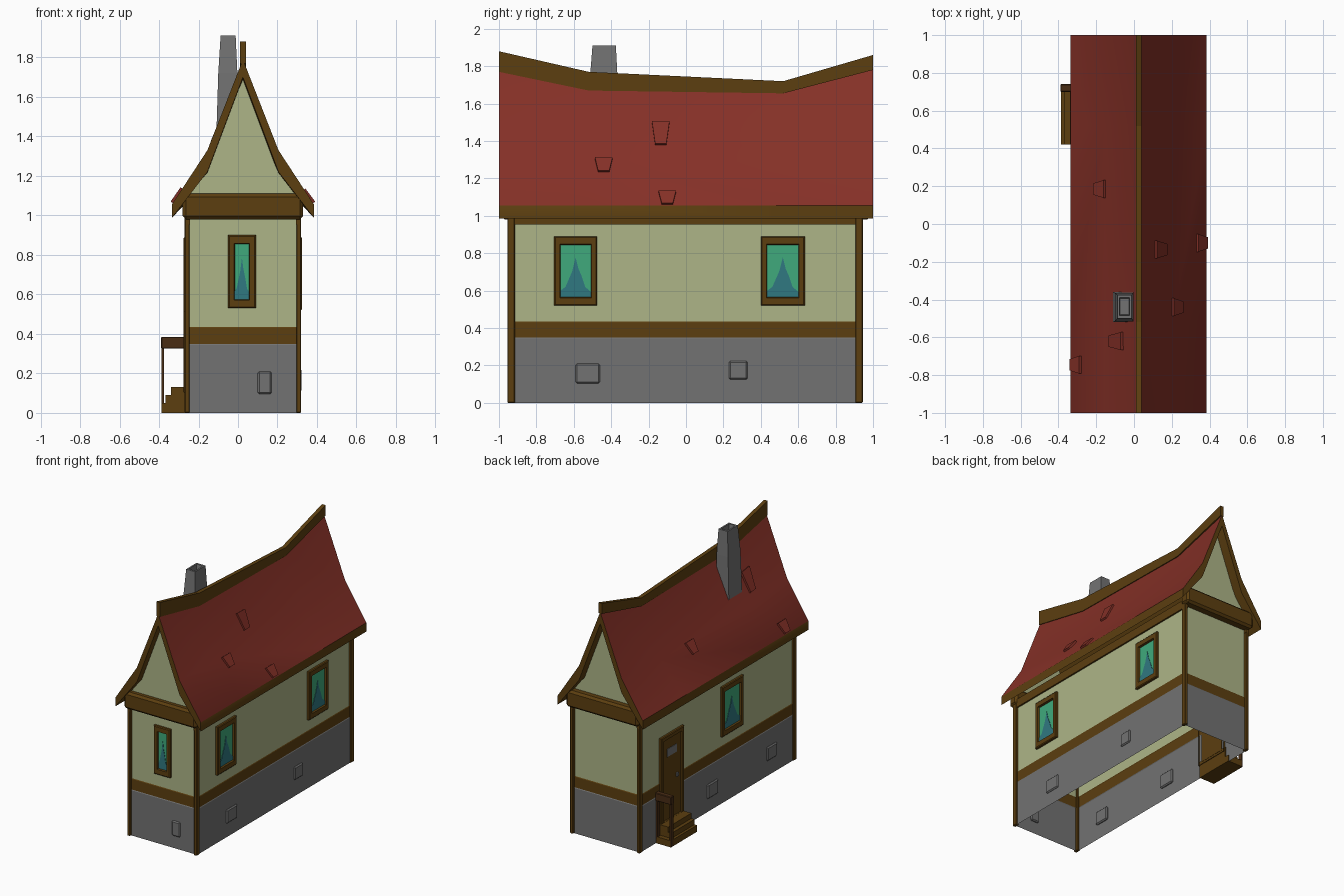
import bpy, bmesh, math

if "Cube" in bpy.data.objects:
    bpy.data.objects.remove(bpy.data.objects["Cube"])

CX = 0.025                                   # house centre line
X0, X1, Y0, Y1 = -0.255, 0.305, -0.93, 0.92  # wall planes


def material(name, r, g, b):
    m = bpy.data.materials.new(name)
    m.diffuse_color = (r, g, b, 1)
    m.use_nodes = True
    m.node_tree.nodes["Principled BSDF"].inputs["Base Color"].default_value = m.diffuse_color
    return m


PLASTER = material("plaster", 0.42, 0.46, 0.245)
RED = material("roof red", 0.235, 0.03, 0.02)
WOOD = material("brown wood", 0.107, 0.049, 0.005)
DARK = material("dark wood", 0.065, 0.025, 0.007)
STONE = material("grey stone", 0.17, 0.17, 0.17)
GLASS = material("green glass", 0.05, 0.40, 0.20)
TEAL = material("teal reflection", 0.03, 0.19, 0.22)


def loft(name, rings, mats, caps=True, close=False, rule=None, bevel=0):
    """Skin closed rings of points; rule(i, j) gives the material slot of a quad."""
    bm = bmesh.new()
    vs = [[bm.verts.new(p) for p in r] for r in rings]
    n, k = len(rings[0]), len(rings)
    for i in range(k if close else k - 1):
        for j in range(n):
            a, b = vs[i], vs[(i + 1) % k]
            f = bm.faces.new((a[j], a[(j + 1) % n], b[(j + 1) % n], b[j]))
            f.material_index = rule(i, j) if rule else 0
    if caps:
        for r in (vs[0], vs[-1]):
            f = bm.faces.new(r)
            f.material_index = len(mats) - 1
    bmesh.ops.recalc_face_normals(bm, faces=bm.faces)
    me = bpy.data.meshes.new(name)
    bm.to_mesh(me)
    bm.free()
    for m in mats:
        me.materials.append(m)
    ob = bpy.data.objects.new(name, me)
    bpy.context.collection.objects.link(ob)
    if bevel:
        mod = ob.modifiers.new("bevel", 'BEVEL')
        mod.width = bevel
        mod.segments = 1
    return ob


def rect(x0, x1, y0, y1, z):
    return [(x0, y0, z), (x1, y0, z), (x1, y1, z), (x0, y1, z)]


def box(name, x0, x1, y0, y1, z0, z1, mat, bevel=0):
    return loft(name, [rect(x0, x1, y0, y1, z0), rect(x0, x1, y0, y1, z1)], [mat], bevel=bevel)


def on_wall(side, u, z, d):
    """Point on a wall: u along it, z up, d outward."""
    return {"front": (u, Y0 - d, z), "right": (X1 + d, u, z), "left": (X0 - d, u, z)}[side]


def plate(name, side, pts, d0, d1, mat, bevel=0):
    return loft(name, [[on_wall(side, u, z, d) for u, z in pts] for d in (d0, d1)], [mat], bevel=bevel)


def quad(u0, u1, z0, z1):
    return [(u0, z0), (u1, z0), (u1, z1), (u0, z1)]


def frame(name, side, u0, u1, z0, z1, w=0.027):
    prof = [(0, -0.005), (0, 0.015), (0.006, 0.02), (w - 0.004, 0.02), (w, 0.0)]
    loft(name, [[on_wall(side, u, z, d) for u, z in quad(u0 + i, u1 - i, z0 + i, z1 - i)]
                for i, d in prof], [WOOD], caps=False)


# Walls: open shell with stone base, timber band and plaster above
g = 0.006
loft("walls", [rect(X0 - o, X1 + o, Y0 - o, Y1 + o, z) for o, z in
               ((g, 0), (g, 0.345), (0.003, 0.35), (0.003, 0.43), (0, 0.435), (0, 1.02))],
     [STONE, WOOD, PLASTER], caps=False, rule=lambda i, j: (0, 0, 1, 1, 2)[i])

# Corner posts and wall-top beams
for x in (X0 - 0.015, X1 - 0.01):
    for y in (Y0 - 0.025, Y1 - 0.015):
        box("corner_post", x, x + 0.025, y, y + 0.04, 0, 1.0, WOOD, 0.004)
for x in (X0 - 0.012, X1 - 0.012):
    box("side_beam", x, x + 0.024, Y0 - 0.025, Y1 + 0.025, 0.955, 1.02, WOOD)
for y in (-0.985, 0.905):
    box("gable_beam", CX - 0.305, CX + 0.305, y, y + 0.08, 0.98, 1.11, WOOD, 0.016)

# Roof: sagging slab, stations are y, apex height, kink height
STATIONS = [(-1, 1.79, 1.33), (-0.52, 1.69, 1.295), (0.52, 1.67, 1.29), (1, 1.79, 1.33)]
EAVE, MID, EAVE_Z = 0.36, 0.18, 1.055


def roof_ring(y, apex, mid):
    top = [(-EAVE, EAVE_Z), (-MID, mid), (0, apex), (MID, mid), (EAVE, EAVE_Z)]
    low = [(EAVE, 0.987), (MID, mid - 0.11), (0, apex - 0.09), (-MID, mid - 0.11), (-EAVE, 0.987)]
    return [(CX + h, y, z) for h, z in top + low]


roof = loft("roof", [roof_ring(*s) for s in STATIONS], [RED, WOOD],
            rule=lambda i, j: 0 if j < 4 else 1)
bpy.context.view_layer.objects.active = roof
roof.select_set(True)
bpy.ops.object.shade_smooth_by_angle(angle=math.radians(35))

# Ridge beam follows the sag
loft("ridge_beam", [[(CX + a, y, z) for a, z in ((-.015, lo), (.015, lo), (.015, hi), (-.015, hi))]
                    for y, lo, hi in ((-1, 1.77, 1.88), (-0.52, 1.67, 1.77),
                                      (0.52, 1.655, 1.72), (1, 1.78, 1.86))], [WOOD])

# Gable walls under both roof ends
for y in (Y0 - 0.012, Y1 - 0.008):
    pts = [(-0.28, 1.0), (0.28, 1.0), (0.28, 1.1), (0.18, 1.24), (0, 1.72), (-0.18, 1.24), (-0.28, 1.1)]
    loft("gable_wall", [[(CX + h, y + d, z) for h, z in pts] for d in (0, 0.02)], [PLASTER])


def roof_z(h, y):
    """Height of the roof surface at distance h from the ridge."""
    for (ya, aa, ma), (yb, ab, mb) in zip(STATIONS, STATIONS[1:]):
        if ya <= y <= yb:
            t = (y - ya) / (yb - ya)
            apex, mid = aa + t * (ab - aa), ma + t * (mb - ma)
    if h < MID:
        return apex + (mid - apex) * h / MID
    return mid + (EAVE_Z - mid) * (h - MID) / (EAVE - MID)


# Loose roof tiles: tapered, standing proud of the slope
for s, y, ha, hb in ((1, -0.44, .175, .225), (1, -0.10, .305, .355), (1, -0.135, .085, .14),
                     (-1, 0.185, .175, .23), (-1, -0.62, .085, .15), (-1, -0.745, .305, .355)):
    rings = []
    for d in (-0.02, 0.016):
        corners = ((ha, -.047), (ha, .047), (hb, .03), (hb, -.03))
        rings.append([(CX + s * (h + 0.7 * d), y + w, roof_z(h, y + w) + 0.5 * d) for h, w in corners])
    loft("roof_tile", rings, [RED])

# Chimney with hollow top
loft("chimney", [rect(-0.11, 0.0, -0.52, -0.36, 1.40), rect(-0.10, -0.003, -0.515, -0.365, 1.72),
                 rect(-0.088, -0.012, -0.50, -0.375, 1.91), rect(-0.076, -0.024, -0.485, -0.39, 1.91),
                 rect(-0.074, -0.026, -0.48, -0.395, 1.87)], [STONE])

# Windows: frame, glass and painted reflection
SPIKE = [(0, 0), (1, 0), (.95, .1), (.78, .2), (.68, .4), (.58, .55), (.5, .76),
         (.4, .5), (.3, .35), (.2, .2), (0, .1)]
for side, u0, u1, z0, z1 in (("front", -0.05, 0.09, 0.53, 0.90), ("right", -0.705, -0.475, 0.52, 0.89),
                             ("right", 0.40, 0.635, 0.52, 0.89), ("left", -0.31, -0.05, 0.51, 0.89)):
    frame("window_frame", side, u0, u1, z0, z1)
    a, b, c, e = u0 + .025, u1 - .025, z0 + .045, z1 - .045
    frame("window_sill_liner", side, u0 + .005, u1 - .005, z0 + .015, z1 - .015, 0.03)
    plate("window_glass", side, quad(a, b, c, e), -0.002, 0.005, GLASS)
    plate("window_reflection", side, [(a + (b - a) * p, c + (e - c) * q) for p, q in SPIKE],
          0.0, 0.008, TEAL)

# Foundation stones
for side, u0, u1, z0, z1 in (("front", .10, .17, .095, .21), ("right", -.59, -.46, .105, .21),
                             ("right", .23, .33, .125, .225), ("left", -.01, .12, .10, .21),
                             ("left", -.72, -.60, .115, .22)):
    plate("foundation_stone", side, quad(u0, u1, z0, z1), -0.008, 0.016, STONE, 0.008)

# Door on the left side, near the back
frame("door_frame", "left", 0.41, 0.69, 0.10, 0.78, 0.035)
plate("door", "left", quad(0.44, 0.66, 0.12, 0.75), -0.002, 0.010, WOOD)
plate("door_pane", "left", quad(0.49, 0.61, 0.61, 0.67), 0.008, 0.014, STONE)
plate("door_handle", "left", quad(0.48, 0.50, 0.42, 0.45), 0.008, 0.02, STONE)

# Steps and handrail
for x, z in ((-0.34, 0.13), (-0.367, 0.09), (-0.387, 0.05)):
    box("step", x, X0, 0.42, 0.70, 0, z, WOOD)
box("handrail", -0.39, X0, 0.70, 0.74, 0.325, 0.385, DARK, 0.004)
for x in (-0.387, -0.275):
    box("handrail_post", x, x + 0.012, 0.705, 0.735, 0, 0.33, DARK)
box("handrail_base", -0.387, X0, 0.70, 0.735, 0, 0.05, WOOD)
